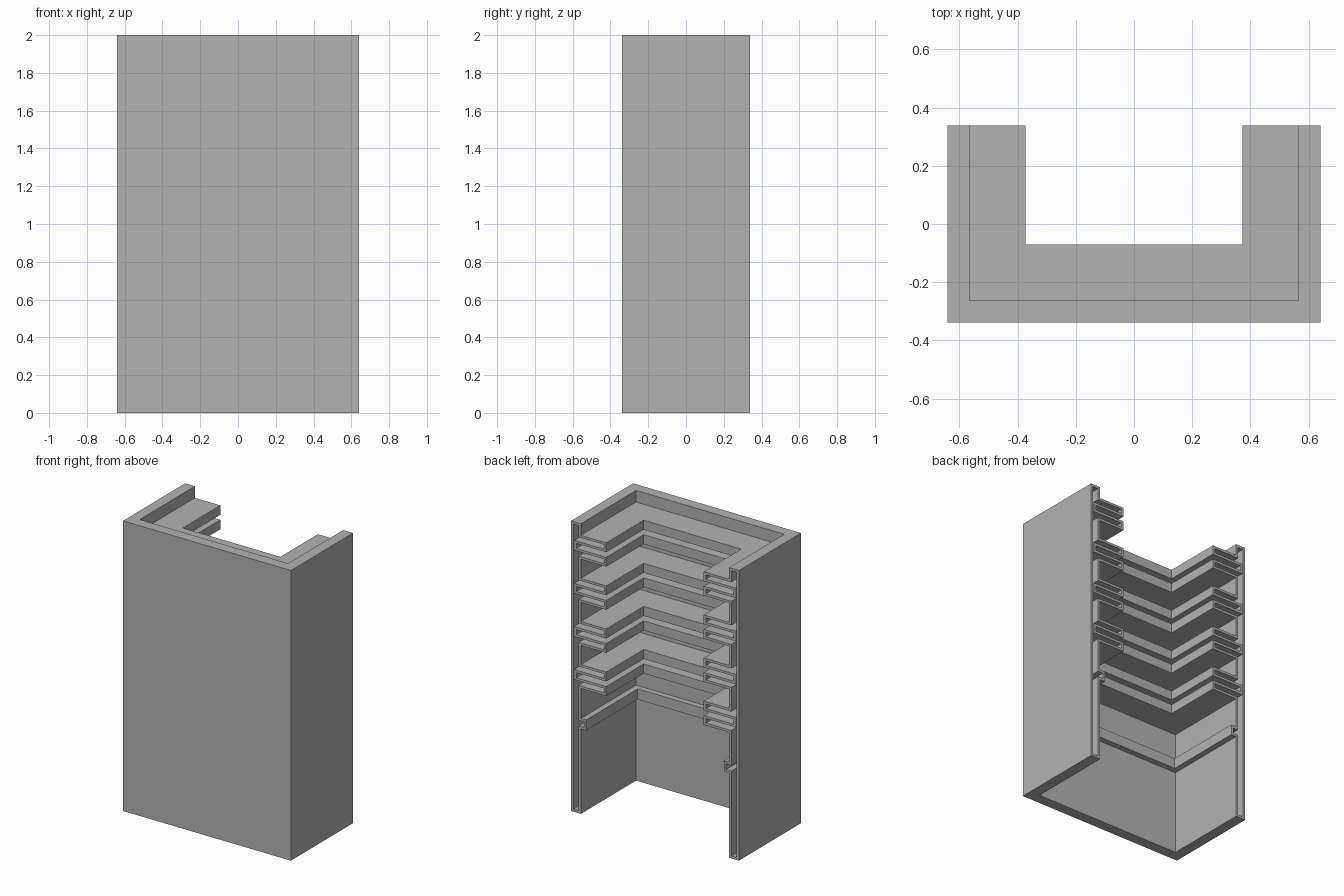
import bpy
import bmesh

cube = bpy.data.objects.get("Cube")
if cube:
    bpy.data.objects.remove(cube, do_unlink=True)

HALF_W, HALF_D, HEIGHT = 0.64, 0.338, 2.0
WALL, TIP, SLOT, LIP = 0.075, 0.268, 0.04, 0.115   # depths inward from the outer face
SHEET = 0.017                                      # thickness of the folded sheet

# Grey sheet material
grey = bpy.data.materials.new("light_grey")
grey.use_nodes = True
colour = (0.45, 0.45, 0.45, 1.0)
grey.diffuse_color = colour
grey.node_tree.nodes["Principled BSDF"].inputs["Base Color"].default_value = colour


def step(depth, top, bottom):
    """A box-shaped projection from the inner wall."""
    return [(WALL, top), (depth, top), (depth, bottom), (WALL, bottom)]


def slotted_ledge(top):
    """Two ledges split by a narrow slot that reaches into the wall."""
    a, b, c = top - 0.065, top - 0.1, top - 0.165
    return [(WALL, top), (TIP, top), (TIP, a), (SLOT, a),
            (SLOT, b), (TIP, b), (TIP, c), (WALL, c)]


def inset(points, t):
    """Offset a clockwise, right-angled outline inward by t."""
    result = []
    for i, (d, z) in enumerate(points):
        normals = []
        for p, q in ((points[i - 1], (d, z)), ((d, z), points[(i + 1) % len(points)])):
            dx, dz = q[0] - p[0], q[1] - p[1]
            length = abs(dx) + abs(dz)
            normals.append((dz / length, -dx / length))
        result.append((d + t * (normals[0][0] + normals[1][0]),
                       z + t * (normals[0][1] + normals[1][1])))
    return result


def stations(d, z):
    """Places of one profile point along the U-shaped path."""
    x, y = HALF_W - d, d - HALF_D
    return [(-x, HALF_D, z), (-x, y, z), (x, y, z), (x, HALF_D, z)]


# Cross-section: outer wall, top rim, four ledge pairs, small lip, bottom
outline = [(0, 0), (0, HEIGHT), (WALL, HEIGHT)]
for k in range(4):
    outline += slotted_ledge(1.92 - 0.297 * k)
outline += step(LIP, 0.658, 0.585) + [(WALL, 0)]

# Sweep outer and inner skins round the path, then join them at the open ends
bm = bmesh.new()
skins = []
for loop in (outline, inset(outline, SHEET)):
    skins.append([[bm.verts.new(co) for co in stations(*p)] for p in loop])
n = len(outline)
for i in range(n):
    j = (i + 1) % n
    for skin in skins:
        for s in range(3):
            bm.faces.new((skin[i][s], skin[j][s], skin[j][s + 1], skin[i][s + 1]))
    for s in (0, 3):
        bm.faces.new((skins[0][i][s], skins[0][j][s], skins[1][j][s], skins[1][i][s]))
bmesh.ops.recalc_face_normals(bm, faces=bm.faces)

mesh = bpy.data.meshes.new("folded_shelf_wall")
bm.to_mesh(mesh)
bm.free()
mesh.materials.append(grey)
wall = bpy.data.objects.new("folded_shelf_wall", mesh)
bpy.context.collection.objects.link(wall)
